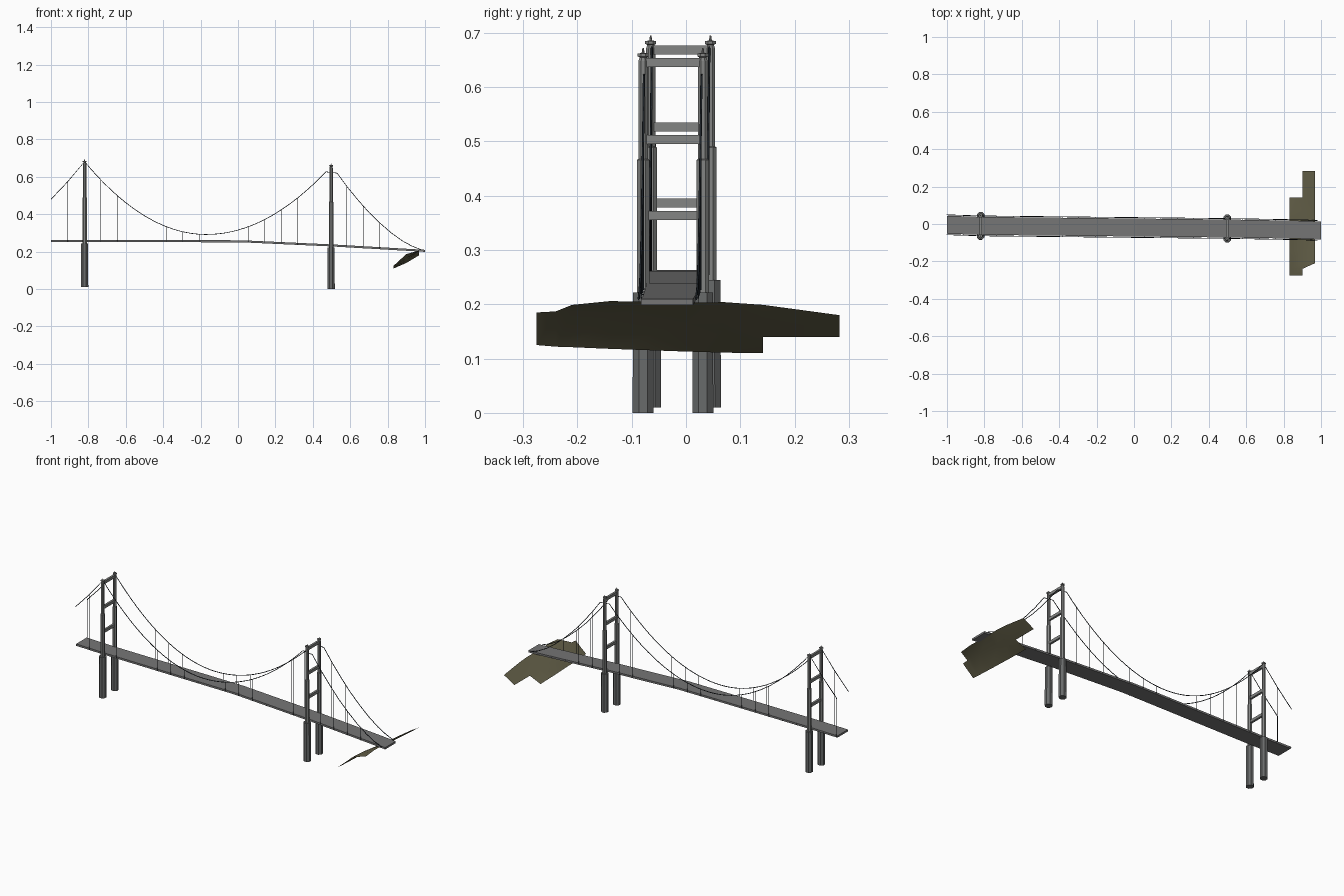
import bpy, bmesh, math
from mathutils import Matrix

if "Cube" in bpy.data.objects:
    bpy.data.objects.remove(bpy.data.objects["Cube"])


def material(name, r, g, b):
    m = bpy.data.materials.new(name)
    m.use_nodes = True
    m.diffuse_color = (r, g, b, 1)
    m.node_tree.nodes["Principled BSDF"].inputs["Base Color"].default_value = (r, g, b, 1)
    return m


STEEL = material("tower grey", 0.23, 0.235, 0.23)
STONE = material("pier grey", 0.14, 0.145, 0.145)
ROAD = material("road grey", 0.18, 0.18, 0.18)
CABLE = material("dark cable", 0.02, 0.027, 0.035)
EARTH = material("olive earth", 0.125, 0.115, 0.065)


def finish(name, bm, mat):
    bmesh.ops.recalc_face_normals(bm, faces=bm.faces)
    mesh = bpy.data.meshes.new(name)
    bm.to_mesh(mesh)
    bm.free()
    mesh.materials.append(mat)
    obj = bpy.data.objects.new(name, mesh)
    bpy.context.collection.objects.link(obj)
    return obj


def lerp(table, x):
    """Piecewise linear lookup in a list of (x, value)."""
    for (x0, v0), (x1, v1) in zip(table, table[1:]):
        if x <= x1:
            return v0 + (v1 - v0) * (x - x0) / (x1 - x0)
    return table[-1][1]


# Alignment of the bridge: sideways drift and road height
AXIS = [(-1, -0.004), (-0.82, -0.010), (0.5, -0.024), (0.9, -0.031), (1, -0.035)]
ROAD_Z = [(-1, 0.263), (0.02, 0.261), (0.5, 0.239), (1, 0.21)]


def turned(bm, x, y, profile, sides=8):
    """Revolve a (radius, z) profile into a faceted column."""
    rings = []
    for r, z in profile:
        rings.append([bm.verts.new((x + r * math.cos(a), y + r * math.sin(a), z))
                      for a in ((i + 0.5) * math.tau / sides for i in range(sides))])
    for lo, hi in zip(rings, rings[1:]):
        for i in range(sides):
            j = (i + 1) % sides
            bm.faces.new((lo[i], lo[j], hi[j], hi[i]))
    bm.faces.new(rings[0][::-1])
    bm.faces.new(rings[-1])


# Road deck swept along the alignment
bm = bmesh.new()
HALF, THICK = 0.048, 0.011
sections = []
for x in (-1, -0.82, -0.4, 0.02, 0.25, 0.5, 0.75, 0.9, 1):
    y, z = lerp(AXIS, x), lerp(ROAD_Z, x)
    sections.append([bm.verts.new((x, y + s * HALF, z - d))
                     for s, d in ((-1, 0), (1, 0), (1, THICK), (-1, THICK))])
for a, b in zip(sections, sections[1:]):
    for i in range(4):
        j = (i + 1) % 4
        bm.faces.new((a[i], a[j], b[j], b[i]))
bm.faces.new(sections[0])
bm.faces.new(sections[-1][::-1])
finish("road_deck", bm, ROAD)

# Towers: piers, stepped shafts with caps, cross beams
for label, x, foot, lift in (("far", -0.82, 0.01, 0.023), ("near", 0.498, 0.0, 0.0)):
    mid = lerp(AXIS, x)
    piers, shafts, beams = bmesh.new(), bmesh.new(), bmesh.new()
    for side in (-1, 1):
        y = mid + side * 0.055
        turned(piers, x, y, [(0.021, foot), (0.02, 0.222 + lift)])
        turned(shafts, x, y, [(r, z + lift) for r, z in (
            (0.0125, 0.215), (0.0125, 0.466), (0.0095, 0.468), (0.0095, 0.648),
            (0.007, 0.655), (0.011, 0.657), (0.011, 0.662), (0.003, 0.663), (0.0015, 0.672))])
    for z in (0.3635, 0.5035, 0.6455):
        bmesh.ops.create_cube(beams, size=1, matrix=Matrix.Translation((x, mid, z + lift))
                              @ Matrix.Diagonal((0.012, 0.1, 0.0165, 1)))
    finish(label + "_tower_piers", piers, STONE)
    finish(label + "_tower_shafts", shafts, STEEL)
    finish(label + "_tower_beams", beams, STEEL)


# Main cable height: back span, sagging centre span, saddle, anchored span
SIDE = [(-1, 0.48), (-0.91, 0.575), (-0.82, 0.682)]
ANCHOR = [(0.47, 0.627), (0.53, 0.62), (0.585, 0.545), (0.64, 0.478), (0.7, 0.41), (0.76, 0.352),
          (0.82, 0.3), (0.88, 0.257), (0.93, 0.23), (0.98, 0.21)]


def cable_z(x):
    if x <= -0.82:
        return lerp(SIDE, x)
    if x >= 0.47:
        return lerp(ANCHOR, x)
    d = x + 0.17
    return 0.292 + d * d * (0.92 if d < 0 else 0.818)


def wires(name, paths, radius):
    curve = bpy.data.curves.new(name, "CURVE")
    curve.dimensions = "3D"
    curve.bevel_depth = radius
    curve.bevel_resolution = 1
    curve.use_fill_caps = True
    for path in paths:
        spline = curve.splines.new("POLY")
        spline.points.add(len(path) - 1)
        for point, co in zip(spline.points, path):
            point.co = (*co, 1)
    curve.materials.append(CABLE)
    obj = bpy.data.objects.new(name, curve)
    bpy.context.collection.objects.link(obj)
    bpy.ops.object.select_all(action="DESELECT")
    bpy.context.view_layer.objects.active = obj
    obj.select_set(True)
    bpy.ops.object.convert(target="MESH")


# Cables and hangers on both sides
span = [-0.82 + i * 1.29 / 36 for i in range(37)]
stations = [p[0] for p in SIDE[:-1]] + span + [p[0] for p in ANCHOR[1:]]
hangers = [-0.997 + k * 0.0877 for k in range(22) if k not in (2, 17)]
for label, s in (("right", -1), ("left", 1)):
    wires(label + "_main_cable",
          [[(x, lerp(AXIS, x) + s * 0.053, cable_z(x)) for x in stations]], 0.002)
    wires(label + "_hangers",
          [[(x, lerp(AXIS, x) + s * 0.053, z) for z in (lerp(ROAD_Z, x) - 0.008, cable_z(x))]
           + [] for x in hangers], 0.001)
    # Short ties joining the hangers to the road edge
    wires(label + "_hanger_ties",
          [[(x, lerp(AXIS, x) + s * w, lerp(ROAD_Z, x) - 0.006) for w in (0.046, 0.054)]
           for x in hangers], 0.001)

# Sloping shore: heights at the outer, middle and inland rows along y
SHORE = [(-0.275, 0.125, 0.185, None), (-0.24, 0.122, 0.187, None), (-0.21, 0.121, 0.187, 0.199),
         (-0.14, 0.118, 0.182, 0.206), (0, 0.113, 0.165, 0.203), (0.07, 0.111, 0.152, 0.204),
         (0.142, 0.11, 0.14, 0.199), (0.283, None, 0.14, 0.18)]
bm = bmesh.new()
grid = [[None if z is None else bm.verts.new((x, y, z))
         for x, z in zip((0.832, 0.9, 0.967), zs)] for y, *zs in SHORE]
for a, b in zip(grid, grid[1:]):
    for i in range(2):
        corners = [v for v in (a[i], a[i + 1], b[i + 1], b[i]) if v]
        if len(corners) == 4:
            bm.faces.new(corners)
# Chamfered corner
bm.faces.new((grid[1][1], grid[2][2], grid[2][1]))
shore = finish("shore", bm, EARTH)
for face in shore.data.polygons:
    face.use_smooth = True
if sum(f.normal.z for f in shore.data.polygons) < 0:
    shore.data.flip_normals()
